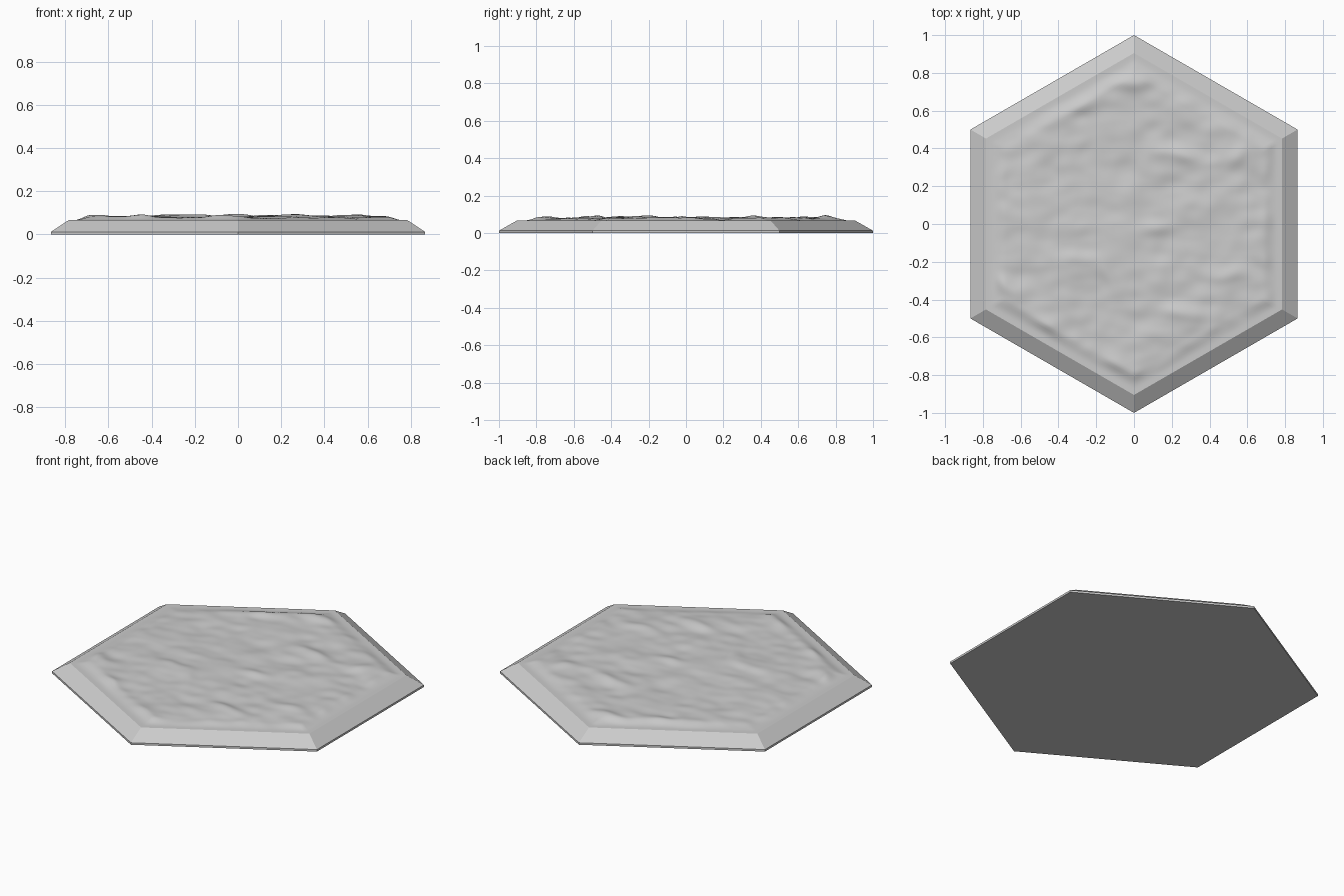
import bpy, bmesh, math
from mathutils import Vector, noise

cube = bpy.data.objects.get("Cube")
if cube:
    bpy.data.objects.remove(cube, do_unlink=True)

stone = bpy.data.materials.new("stone_grey")
stone.use_nodes = True
GREY = (0.6, 0.6, 0.6, 1)
stone.diffuse_color = GREY
stone.node_tree.nodes["Principled BSDF"].inputs["Base Color"].default_value = GREY

RIM, RIM_Z = 0.905, 0.066


def hexagon(radius, z):
    angles = [math.radians(90 + 60 * i) for i in range(6)]
    return [Vector((radius * math.cos(a), radius * math.sin(a), z)) for a in angles]


def finish(bm, name):
    bmesh.ops.recalc_face_normals(bm, faces=bm.faces)
    mesh = bpy.data.meshes.new(name)
    bm.to_mesh(mesh)
    bm.free()
    mesh.materials.append(stone)
    obj = bpy.data.objects.new(name, mesh)
    bpy.context.collection.objects.link(obj)
    return obj


# Bevelled base: stacked hexagon outlines, closed underneath and open on top
bm = bmesh.new()
rings = [[bm.verts.new(p) for p in hexagon(r, z)]
         for r, z in ((1, 0), (1, 0.012), (RIM, RIM_Z))]
for low, high in zip(rings, rings[1:]):
    for i in range(6):
        j = (i + 1) % 6
        bm.faces.new((low[i], low[j], high[j], high[i]))
bm.faces.new(rings[0][::-1])
finish(bm, "bevelled_base")

# Larger ridges on the ground: x, y, length, angle, height
RIDGES = [
    (-0.03, 0.75, 0.12, 0, 0.012), (-0.32, 0.60, 0.14, 30, 0.012),
    (0.25, 0.37, 0.14, -10, 0.012), (0.55, 0.36, 0.07, 50, 0.010),
    (-0.30, -0.18, 0.10, -5, 0.012), (-0.12, -0.30, 0.12, -60, 0.010),
    (0.25, -0.47, 0.14, -8, 0.012), (0.48, -0.28, 0.10, 20, 0.010),
    (-0.68, -0.33, 0.12, -35, 0.010), (-0.45, -0.55, 0.14, -30, 0.010),
    (0.13, -0.02, 0.08, 0, 0.010), (-0.06, -0.76, 0.10, -25, 0.010),
]


def hex_distance(p):
    # Size of the hexagon that passes through the point
    return max(abs(p.x * math.cos(a) + p.y * math.sin(a))
               for a in (0, math.pi / 3, 2 * math.pi / 3)) / math.cos(math.pi / 6)


def ground_height(p):
    # Flat border, then a short rise onto rolling ground
    t = min(max((0.875 - hex_distance(p)) / 0.09, 0), 1)
    rise = t * t * (3 - 2 * t)
    warp = noise.noise(p * 3 + Vector((4, 1, 7))) * 0.5
    rolling = noise.noise(Vector((p.x * 5 + warp, p.y * 7 - warp, 2.3)))
    detail = noise.noise(Vector((p.x * 10 - warp, p.y * 13, 8.1)))
    bumps = 0.010 * rolling + 0.005 * detail
    for x, y, length, angle, height in RIDGES:
        a = math.radians(angle)
        dx, dy = p.x - x, p.y - y
        along = (dx * math.cos(a) + dy * math.sin(a)) / length
        across = (dy * math.cos(a) - dx * math.sin(a)) / 0.04
        bumps += height * math.exp(-along ** 2 - across ** 2)
    return RIM_Z + rise * min(max(0.013 + bumps, 0.002), 0.030)


# Rough ground: six triangles from the centre, finely divided and displaced
bm = bmesh.new()
centre = bm.verts.new((0, 0, RIM_Z))
outline = [bm.verts.new(p) for p in hexagon(RIM, RIM_Z)]
for i in range(6):
    bm.faces.new((centre, outline[i], outline[(i + 1) % 6]))
bmesh.ops.subdivide_edges(bm, edges=bm.edges, cuts=55, use_grid_fill=True)
for v in bm.verts:
    v.co.z = ground_height(Vector((v.co.x, v.co.y, 0)))
for f in bm.faces:
    f.smooth = True
finish(bm, "rough_ground")
